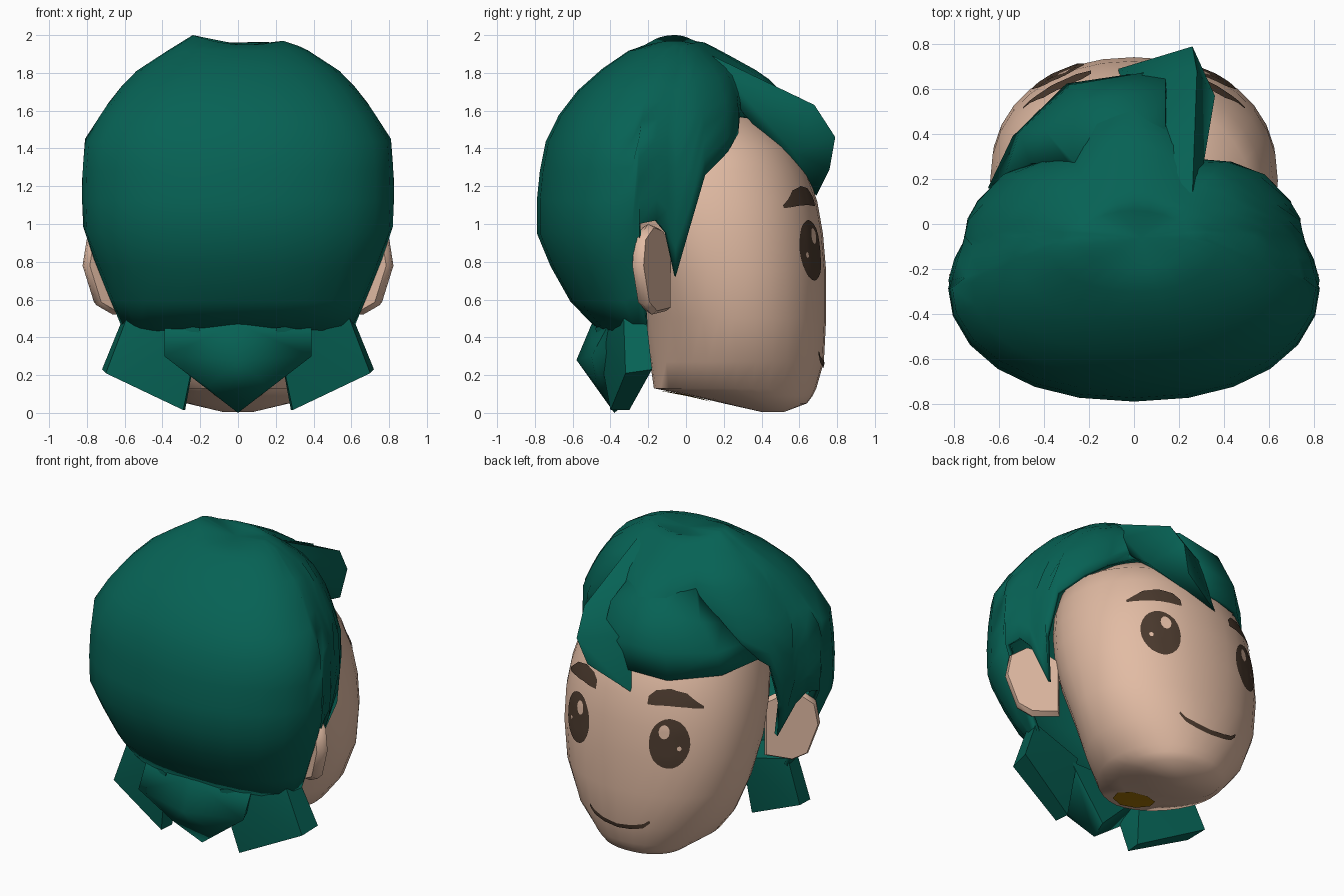
import bpy, bmesh, math
from mathutils import Vector
from mathutils.bvhtree import BVHTree

if "Cube" in bpy.data.objects:
    bpy.data.objects.remove(bpy.data.objects["Cube"])


def material(name, rgb):
    m = bpy.data.materials.new(name)
    m.diffuse_color = (*rgb, 1)
    m.use_nodes = True
    m.node_tree.nodes["Principled BSDF"].inputs["Base Color"].default_value = m.diffuse_color
    return m


HAIR = material("teal_hair", (0.002, 0.122, 0.09))
SKIN = material("skin", (0.76, 0.50, 0.37))
DARK = material("dark_brown", (0.07, 0.042, 0.027))
GOLD = material("neck_gold", (0.45, 0.21, 0.002))


def finish(name, bm, mat, angle=40, recalc=True):
    if recalc:
        bmesh.ops.recalc_face_normals(bm, faces=bm.faces)
    me = bpy.data.meshes.new(name)
    bm.to_mesh(me)
    bm.free()
    me.materials.append(mat)
    ob = bpy.data.objects.new(name, me)
    bpy.context.collection.objects.link(ob)
    bpy.ops.object.select_all(action='DESELECT')
    ob.select_set(True)
    bpy.context.view_layer.objects.active = ob
    bpy.ops.object.shade_smooth_by_angle(angle=math.radians(angle))
    return ob


def grid(bm, rows, closed=False):
    vs = [[bm.verts.new(p) for p in r] for r in rows]
    n = len(rows[0])
    for a, b in zip(vs, vs[1:]):
        for i in range(n if closed else n - 1):
            j = (i + 1) % n
            bm.faces.new((a[i], a[j], b[j], b[i]))
    return vs


def hull(name, pts, mat, angle=30):
    bm = bmesh.new()
    for p in pts:
        bm.verts.new(p)
    bmesh.ops.convex_hull(bm, input=bm.verts)
    junk = [v for v in bm.verts if not v.link_faces]
    bmesh.ops.delete(bm, geom=junk, context='VERTS')
    return finish(name, bm, mat, angle)


def interp(table, z):
    for a, b in zip(table, table[1:]):
        if a[0] >= z >= b[0]:
            f = (a[0] - z) / (a[0] - b[0])
            return [p + (q - p) * f for p, q in zip(a, b)]
    return table[0] if z > table[0][0] else table[-1]


def spow(v, e):
    return math.copysign(abs(v) ** e, v)


# Head: lofted rings (z, half width, front y, back y)
HEAD = [(1.63, .12, .18, -.02), (1.55, .34, .40, -.25), (1.41, .53, .56, -.38), (1.28, .58, .64, -.4),
        (1.12, .62, .695, -.38), (.95, .64, .725, -.34), (.75, .635, .742, -.28), (.5, .60, .742, -.23),
        (.27, .50, .73, -.19), (.13, .39, .69, -.17), (.09, .33, .67, .03), (.05, .27, .64, .2),
        (.005, .08, .52, .40)]
bm = bmesh.new()
rows = []
for z, hw, yf, yb in HEAD:
    yc, b = (yf + yb) / 2, (yf - yb) / 2
    ring = []
    for i in range(32):
        a = math.tau * i / 32
        n = 2.15 if math.cos(a) > 0 or z > .6 else 1.8
        ring.append((hw * spow(math.sin(a), 2 / n), yc + b * spow(math.cos(a), 2 / n), z))
    rows.append(ring)
vs = grid(bm, rows, True)
bm.faces.new(vs[0])
bm.faces.new(vs[-1])
bmesh.ops.recalc_face_normals(bm, faces=bm.faces)
tree = BVHTree.FromBMesh(bm)
finish("head", bm, SKIN, 60)


# Painted details: thin patches projected on the head
def project(u, v, below, off):
    if below:
        o, d = Vector((u, v, -2)), Vector((0, 0, 1))
    else:
        o, d = Vector((u, 2, v)), Vector((0, -1, 0))
    p, n, _, _ = tree.ray_cast(o, d)
    return p + n * off


def decal(name, rows, mat, closed=False, below=False, off=.006):
    b = bmesh.new()
    vs = grid(b, [[project(u, v, below, off) for u, v in r] for r in rows], closed)
    if closed:
        b.faces.new(vs[0])
    want = Vector((0, 0, -1)) if below else Vector((0, 1, 0))
    b.normal_update()
    for f in b.faces:
        if f.normal.dot(want) < 0:
            f.normal_flip()
    finish(name, b, mat, 60, False)


def disc(name, cx, cz, rx, rz, mat, n=24, **kw):
    rows = [[(cx + k * rx * math.cos(math.tau * i / n), cz + k * rz * math.sin(math.tau * i / n))
             for i in range(n)] for k in (.25, .5, .75, 1)]
    decal(name, rows, mat, True, **kw)


def strip(name, pts, mat):
    fine = []
    for p, q in zip(pts, pts[1:]):
        fine += [[a + (c - a) * k / 3 for a, c in zip(p, q)] for k in range(3)]
    fine.append(pts[-1])
    decal(name, [[(x, z + h * k) for x, z, h in fine] for k in (-1, 0, 1)], mat)


for s, side in ((1, "right"), (-1, "left")):
    disc("eye_" + side, s * .335, .86, .115, .16, DARK)
    disc("eye_glint_" + side, s * .308, .935, .032, .045, SKIN, 12, off=.0095)
    disc("eye_spark_" + side, s * .395, .835, .012, .016, SKIN, 8, off=.0095)
    strip("eyebrow_" + side, [(s * x, z, h) for x, z, h in
          ((.19, 1.12, .025), (.23, 1.14, .045), (.31, 1.15, .05), (.4, 1.135, .04), (.49, 1.09, .008))], DARK)
strip("mouth", [(-.22, .32, .01), (-.18, .285, .014), (-.1, .262, .014), (0, .252, .014),
                (.1, .262, .014), (.18, .285, .014), (.22, .32, .01)], DARK)
disc("neck_socket", 0, 0, .13, .13, GOLD, 8, below=True)

# Ears: angled slabs
EAR = [(-.3, .54), (-.3, .92), (.1, .98), (.5, 1.0), (.9, .93), (1, .78), (.72, .57), (.35, .52)]
for s, side in ((1, "right"), (-1, "left")):
    pts = []
    for t, k in ((.035, .92), (0, 1), (-.035, .92)):
        for u, z in EAR:
            u, z = .4 + (u - .4) * k, .77 + (z - .77) * k
            pts.append((s * (.58 + .235 * u + t * .55), -.14 - .12 * u + t * .85, z))
    hull("ear_" + side, pts, SKIN, 50)

# Hair cap: rings (z, half width, back y, centre y, front y)
CAP = [(1.98, .24, -.2, -.06, .06), (1.92, .37, -.3, -.08, .18), (1.79, .57, -.49, -.15, .42),
       (1.64, .69, -.64, -.22, .58), (1.45, .815, -.74, -.25, .66), (1.2, .835, -.79, -.25, .70),
       (.95, .825, -.79, -.25, .70), (.64, .70, -.66, -.22, .6), (.4, .60, -.43, -.18, .5)]
# Hairline: (angle from face, lowest z, inward scale)
LINE = [(0, 1.5, .98), (16, 1.54, .93), (32, 1.57, .72), (43, 1.48, .8), (54, 1.38, .87), (66, 1.26, .92),
        (72, .98, .92), (77, .72, .9), (80, .95, .92), (84, 1.02, .96), (90, 1.0, .99), (93, .45, .99)]
LINE += [(a, .4, 1) for a in (105, 120, 135, 150, 165, 180)]
LINE += [(-a, z, k) for a, z, k in reversed(LINE[1:-1])]
rows = []
for r in range(12):
    t = r / 11
    row = []
    for a, zmin, k in LINE:
        z = 1.98 - (1.98 - zmin) * t ** 1.35
        _, hw, yb, yc, yf = interp(CAP, z)
        sn, cs = math.sin(math.radians(a)), math.cos(math.radians(a))
        e = 1 if cs > 0 else 2 / 2.2
        k = 1 + (k - 1) * t
        b = (yf - yc) if cs > 0 else (yc - yb)
        bump = (.02 * max(0, -sn) - .01 * max(0, sn) - .03 * cs * cs) if r == 0 else 0
        row.append((k * hw * spow(sn, e), yc + k * b * spow(cs, e), z + bump))
    rows.append(row)
bm = bmesh.new()
vs = grid(bm, rows, True)
c = bm.verts.new((0.03, -.06, 1.945))
for i in range(len(LINE)):
    bm.faces.new((c, vs[0][i], vs[0][(i + 1) % len(LINE)]))
cap = finish("hair_cap", bm, HAIR, 60)
mod = cap.modifiers.new("thickness", 'SOLIDIFY')
mod.thickness, mod.offset = .03, -1

# Swept fringe on the left of the forehead
FRINGE = [[(-.28, .26, 1.71), (-.2, .2, 1.80), (-.05, .2, 1.84), (.14, .2, 1.84)],
          [(-.46, .27, 1.56), (-.4, .42, 1.60), (-.22, .54, 1.66), (.14, .6, 1.67)],
          [(-.57, .23, 1.43), (-.51, .41, 1.42), (-.28, .62, 1.44), (.14, .69, 1.46)],
          [(-.65, .16, 1.32), (-.54, .39, 1.27), (-.30, .625, 1.26), (.14, .69, 1.29)]]
bm = bmesh.new()
grid(bm, FRINGE)
bm.normal_update()
if sum(f.normal.y for f in bm.faces) < 0:
    bmesh.ops.reverse_faces(bm, faces=bm.faces)
fr = finish("hair_fringe", bm, HAIR, 60, False)
mod = fr.modifiers.new("thickness", 'SOLIDIFY')
mod.thickness, mod.offset = .03, -1

# Front tuft curling to a point
hull("hair_tuft", [(.28, .3, 1.59), (.31, .27, 1.72), (.36, .57, 1.38), (.26, .79, 1.46), (.28, .68, 1.63),
                   (.2, .76, 1.29), (-.07, .69, 1.15), (.04, .14, 1.89), (.26, .14, 1.89), (.03, .66, 1.48),
                   (.1, .4, 1.6)], HAIR, 60)

# Nape locks: flared sides and a pointed middle
for s, side in ((1, "right"), (-1, "left")):
    hull("nape_lock_" + side, [(s * x, y, z) for x, y, z in
         ((.61, -.21, .5), (.59, -.33, .5), (.2, -.48, .45), (.25, -.24, .4),
          (.72, -.18, .23), (.70, -.32, .21), (.29, -.40, .015), (.28, -.3, .015))], HAIR, 50)
mid = [(0, -.50, .47), (0, -.58, .28), (0, -.38, .0), (0, -.3, .06)]
for s in (1, -1):
    mid += [(s * .39, -.42, .45), (s * .39, -.5, .3), (s * .16, -.47, .14), (s * .3, -.24, .36)]
hull("nape_lock_middle", mid, HAIR, 50)
